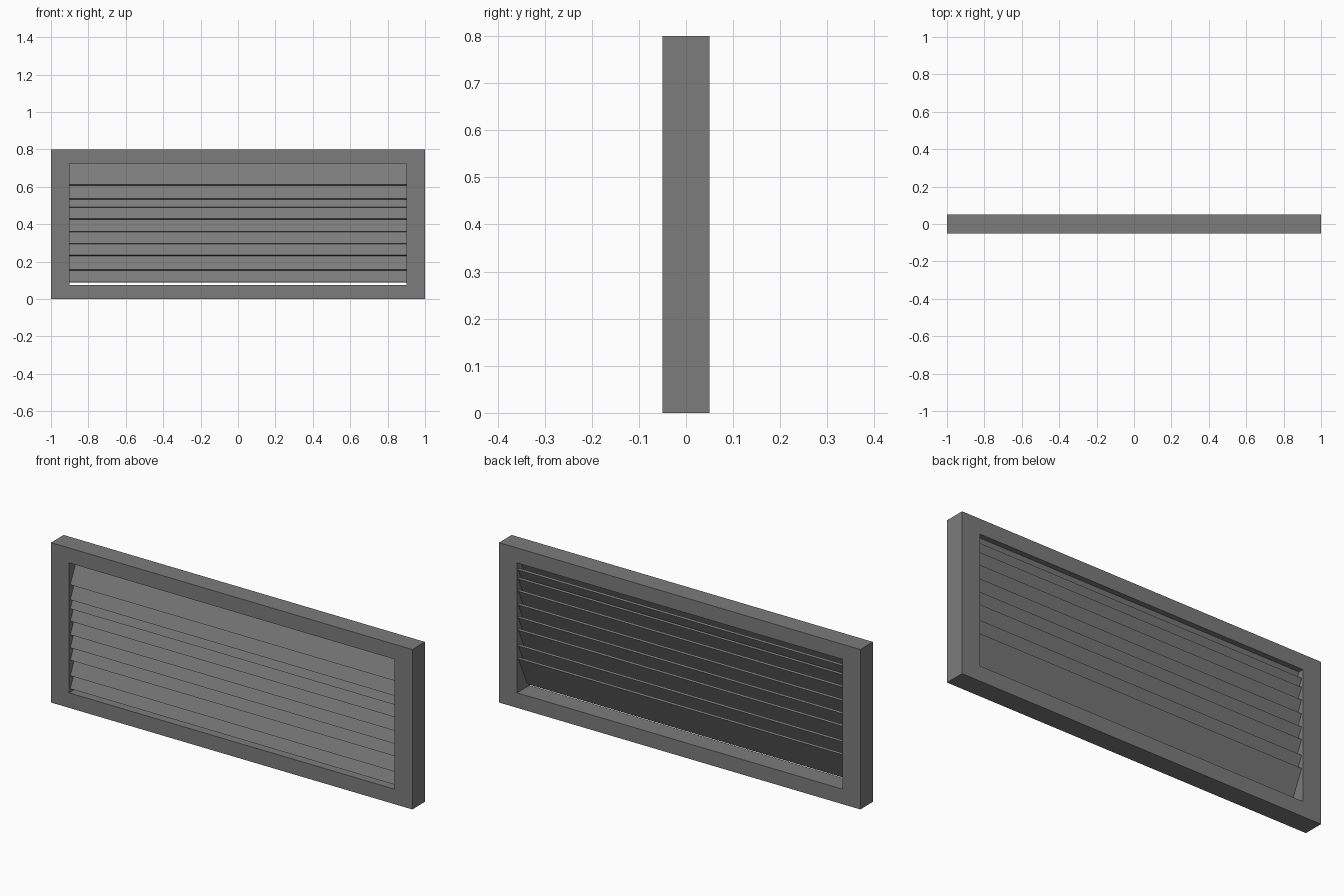
import bpy
import math

if "Cube" in bpy.data.objects:
    bpy.data.objects.remove(bpy.data.objects["Cube"])

# One grey metal for the whole vent
metal = bpy.data.materials.new("grey_metal")
metal.diffuse_color = (0.2, 0.2, 0.2, 1)
metal.use_nodes = True
metal.node_tree.nodes["Principled BSDF"].inputs["Base Color"].default_value = metal.diffuse_color


def box(name, size, loc, tilt=0.0):
    bpy.ops.mesh.primitive_cube_add(size=1, location=loc)
    ob = bpy.context.object
    ob.name = name
    ob.scale = size
    ob.rotation_euler.x = tilt
    ob.data.materials.append(metal)
    return ob


# Rectangular frame: solid block with the opening cut through
frame = box("frame", (2, 0.1, 0.8), (0, 0, 0.4))
cutter = box("opening_cutter", (1.8, 0.4, 0.65), (0, 0, 0.4))
cutter.hide_render = True
cutter.hide_viewport = True
cut = frame.modifiers.new("opening", 'BOOLEAN')
cut.operation = 'DIFFERENCE'
cut.solver = 'EXACT'
cut.object = cutter

# Unevenly spaced louvre slats, lower edge leaning to the front
TILT = math.radians(25)
LENGTH = 0.17
lower_edges = [0.09, 0.155, 0.233, 0.295, 0.36, 0.428, 0.49, 0.535, 0.61]
for i, z in enumerate(lower_edges):
    box(f"slat_{i + 1}", (1.8, 0.01, LENGTH),
        (0, 0, z + LENGTH / 2 * math.cos(TILT)), -TILT)
